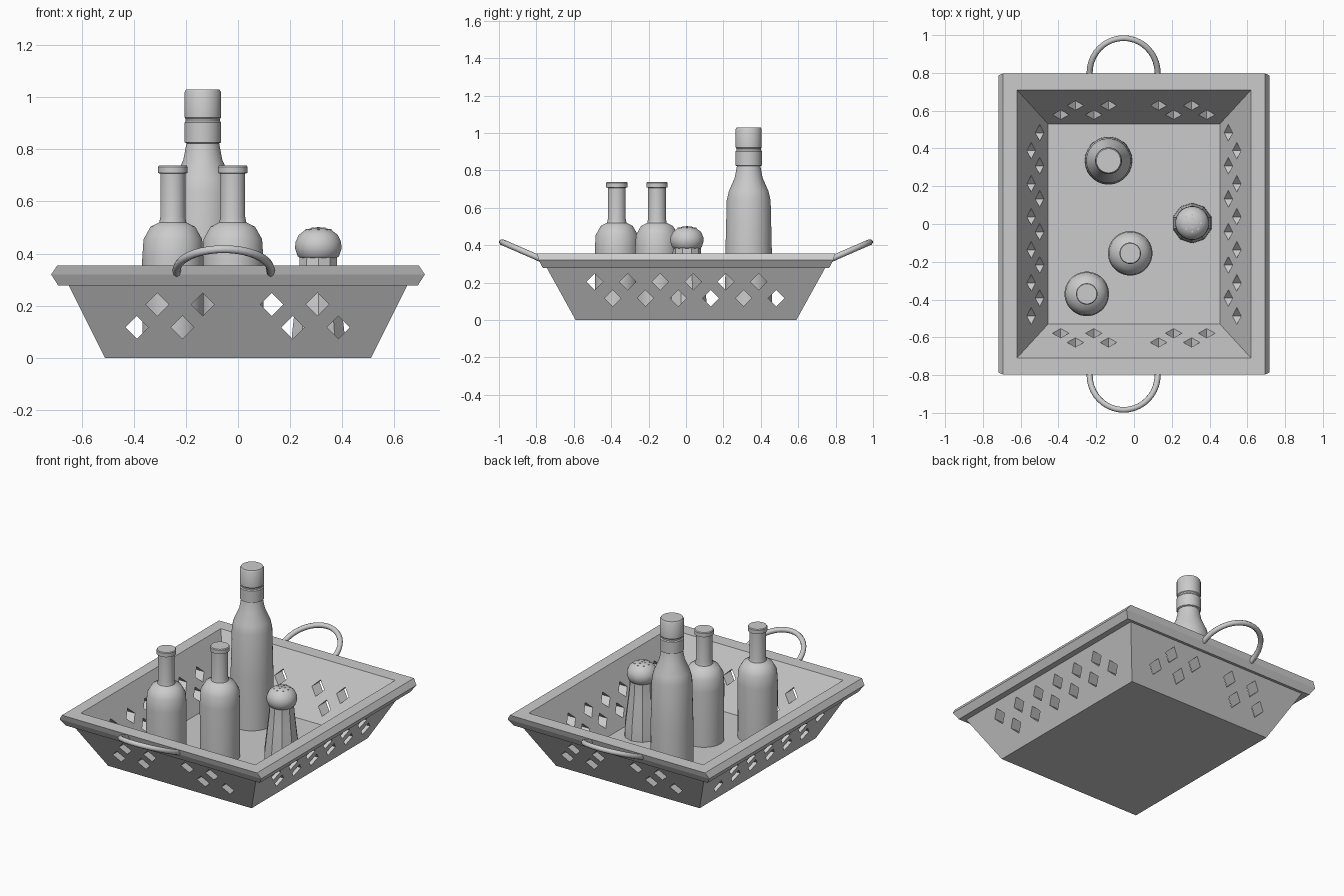
import bpy, bmesh, math
from mathutils import Matrix, Vector

cube = bpy.data.objects.get("Cube")
if cube:
    bpy.data.objects.remove(cube, do_unlink=True)

grey = bpy.data.materials.new("plain grey")
grey.use_nodes = True
tone = (0.6, 0.6, 0.6, 1)
grey.diffuse_color = tone
grey.node_tree.nodes["Principled BSDF"].inputs["Base Color"].default_value = tone

FLOOR = 0.03


def add_object(name, data, smooth=None):
    obj = bpy.data.objects.new(name, data)
    bpy.context.collection.objects.link(obj)
    data.materials.append(grey)
    bpy.ops.object.select_all(action="DESELECT")
    obj.select_set(True)
    bpy.context.view_layer.objects.active = obj
    if smooth:
        bpy.ops.object.shade_smooth_by_angle(angle=math.radians(smooth))
    return obj


def mesh_from(bm, name):
    bmesh.ops.recalc_face_normals(bm, faces=bm.faces)
    mesh = bpy.data.meshes.new(name)
    bm.to_mesh(mesh)
    bm.free()
    return mesh


def loft(name, rings, smooth=None):
    """Skin a stack of rings of points and cap both ends."""
    bm = bmesh.new()
    loops = [[bm.verts.new(p) for p in ring] for ring in rings]
    for a, b in zip(loops, loops[1:]):
        for i in range(len(a)):
            j = (i + 1) % len(a)
            bm.faces.new((a[i], a[j], b[j], b[i]))
    bm.faces.new(loops[0])
    bm.faces.new(loops[-1])
    return add_object(name, mesh_from(bm, name), smooth)


def lathe(name, profile, x, y, sides=32, smooth=35):
    angles = [math.tau * (i + 0.5) / sides for i in range(sides)]
    rings = [[(x + r * math.cos(a), y + r * math.sin(a), z) for a in angles]
             for r, z in profile]
    return loft(name, rings, smooth)


def rectangle(hx, hy, z):
    return [(-hx, -hy, z), (hx, -hy, z), (hx, hy, z), (-hx, hy, z)]


# Tray: outer wall, overhanging rim, inner wall and floor in one skin
tray = loft("tray", [rectangle(*r) for r in (
    (0.51, 0.59, 0), (0.65, 0.745, 0.28), (0.69, 0.765, 0.278),
    (0.717, 0.787, 0.32), (0.693, 0.797, 0.355),
    (0.62, 0.71, 0.355), (0.455, 0.53, FLOOR))])


# Diamond holes through opposite walls
def cut_diamonds(spots, along_y):
    bm = bmesh.new()
    h = 0.044
    for u, z in spots:
        corners = ((u - h, z), (u, z - h), (u + h, z), (u, z + h))
        ends = [[bm.verts.new((a, d, b) if along_y else (d, a, b))
                 for a, b in corners] for d in (-1, 1)]
        for i in range(4):
            j = (i + 1) % 4
            bm.faces.new((ends[0][i], ends[0][j], ends[1][j], ends[1][i]))
        for end in ends:
            bm.faces.new(end)
    cutter = add_object("hole_cutter", mesh_from(bm, "hole_cutter"))
    cutter.hide_render = True
    mod = tray.modifiers.new("holes", "BOOLEAN")
    mod.object = cutter
    mod.operation = "DIFFERENCE"
    mod.solver = "EXACT"
    bpy.context.view_layer.objects.active = tray
    bpy.ops.object.modifier_apply(modifier=mod.name)
    bpy.data.objects.remove(cutter, do_unlink=True)


HIGH, LOW, STEP = 0.205, 0.117, 0.175
cut_diamonds([(x + STEP * i, z) for i in range(2)
              for x, z in ((-0.31, HIGH), (0.13, HIGH), (-0.388, LOW), (0.21, LOW))], True)
cut_diamonds([(y + STEP * i, z) for i in range(6)
              for y, z in ((-0.487, HIGH), (-0.392, LOW))], False)

# Arched handles at both ends
for name, side in (("front_handle", -1), ("back_handle", 1)):
    curve = bpy.data.curves.new(name, "CURVE")
    curve.dimensions = "3D"
    curve.bevel_depth = 0.016
    curve.bevel_resolution = 2
    curve.use_fill_caps = True
    arc = [(0.18 * math.cos(t), 0.8 + 0.184 * math.sin(t), 0.337 + 0.08 * math.sin(t))
           for t in (math.pi * i / 20 for i in range(21))]
    path = [(0.18, 0.775, 0.325)] + arc + [(-0.18, 0.775, 0.325)]
    spline = curve.splines.new("POLY")
    spline.points.add(len(path) - 1)
    for point, (x, y, z) in zip(spline.points, path):
        point.co = (x - 0.055, side * y, z, 1)
    add_object(name, curve)
    bpy.ops.object.convert(target="MESH")
    bpy.ops.object.shade_smooth_by_angle(angle=math.radians(50))

# Two small bottles
small = ((0.117, FLOOR), (0.118, 0.38), (0.113, 0.455), (0.086, 0.503),
         (0.052, 0.52), (0.048, 0.54), (0.048, 0.707), (0.057, 0.709),
         (0.057, 0.733), (0.053, 0.738))
lathe("left_small_bottle", small, -0.02, -0.155)
lathe("right_small_bottle", small, -0.25, -0.37)

# Tall bottle with neck band and cap
lathe("tall_bottle", (
    (0.127, FLOOR), (0.125, 0.35), (0.118, 0.64), (0.106, 0.69), (0.075, 0.76),
    (0.063, 0.823), (0.071, 0.827), (0.071, 0.902), (0.066, 0.908), (0.066, 0.917),
    (0.07, 0.922), (0.07, 1.02), (0.064, 1.03)), -0.135, 0.335)

# Shaker: faceted body, round head, sprinkle dots
SX, SY = 0.308, 0.005
lathe("shaker_body", ((0.107, FLOOR), (0.105, 0.1), (0.086, 0.26), (0.077, 0.34),
                      (0.075, 0.385)), SX, SY, 10, 20)
lathe("shaker_head", ((0.07, 0.382), (0.08, 0.39), (0.09, 0.42), (0.088, 0.445),
                      (0.075, 0.472), (0.05, 0.491), (0.025, 0.498), (0.005, 0.5)),
      SX, SY, 24, 40)
bm = bmesh.new()
for count, radius, z in ((1, 0, 0.5), (4, 0.022, 0.498), (8, 0.045, 0.492)):
    for i in range(count):
        a = math.tau * i / count
        spot = Vector((SX + radius * math.cos(a), SY + radius * math.sin(a), z))
        bmesh.ops.create_cone(bm, cap_ends=True, segments=8, radius1=0.005,
                              radius2=0.005, depth=0.005, matrix=Matrix.Translation(spot))
add_object("shaker_dots", mesh_from(bm, "shaker_dots"))
